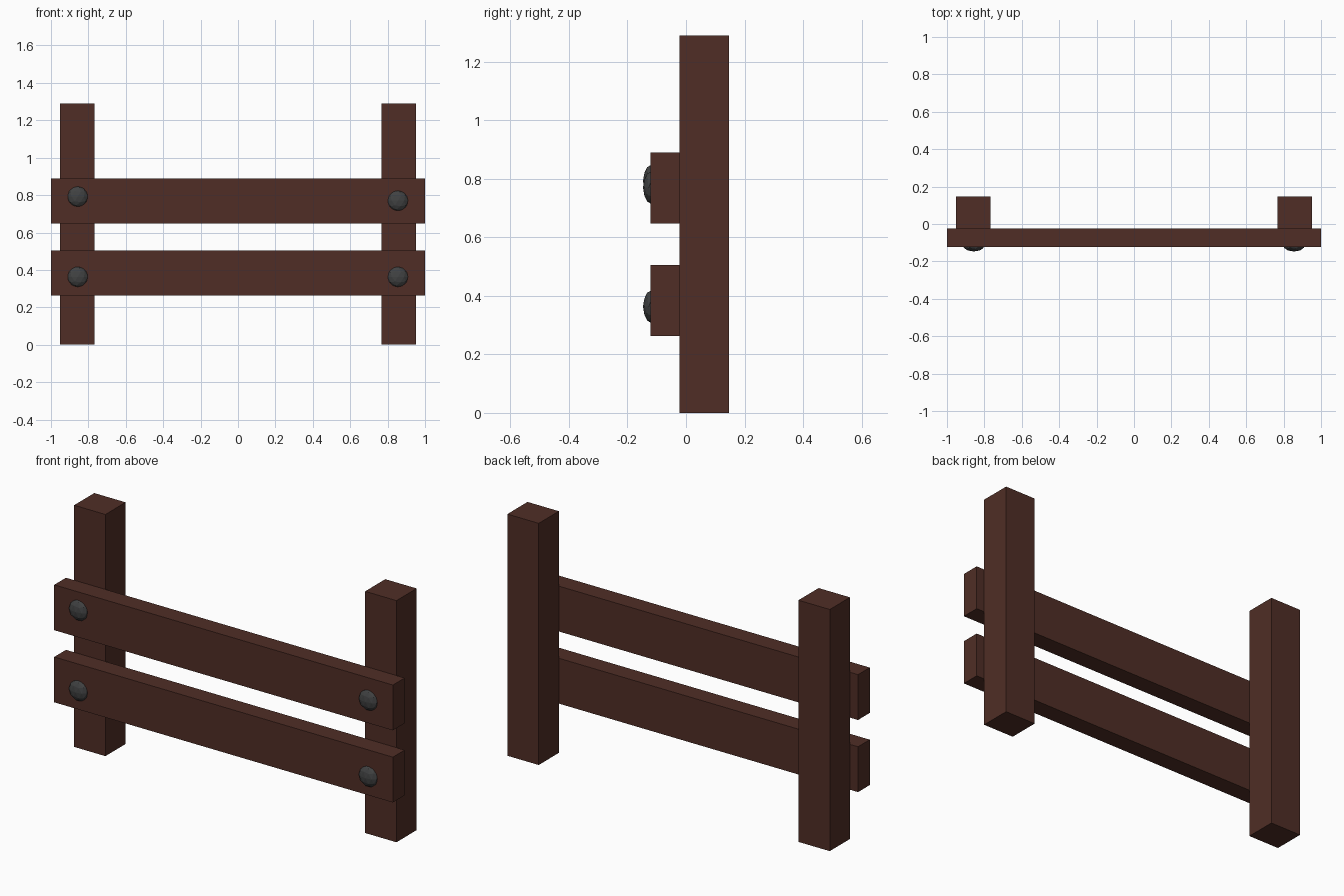
import bpy, bmesh
from mathutils import Matrix

if "Cube" in bpy.data.objects:
    bpy.data.objects.remove(bpy.data.objects["Cube"])


def material(name, rgb):
    m = bpy.data.materials.new(name)
    m.diffuse_color = (*rgb, 1)
    m.use_nodes = True
    m.node_tree.nodes["Principled BSDF"].inputs["Base Color"].default_value = m.diffuse_color
    return m


wood = material("dark brown wood", (0.080, 0.027, 0.019))
iron = material("dark grey iron", (0.052, 0.054, 0.055))


def finish(name, bm, mat):
    me = bpy.data.meshes.new(name)
    bm.to_mesh(me)
    bm.free()
    me.materials.append(mat)
    bpy.context.collection.objects.link(bpy.data.objects.new(name, me))


def box(name, lo, hi):
    centre = [(a + b) / 2 for a, b in zip(lo, hi)]
    size = [b - a for a, b in zip(lo, hi)]
    bm = bmesh.new()
    bmesh.ops.create_cube(bm, size=1, matrix=Matrix.Translation(centre) @ Matrix.Diagonal((*size, 1)))
    finish(name, bm, wood)


def bolt(name, x, z):
    # faceted, flattened ball half sunk into the rail
    bm = bmesh.new()
    place = Matrix.Translation((x, -0.118, z)) @ Matrix.Diagonal((0.056, 0.029, 0.056, 1))
    bmesh.ops.create_icosphere(bm, subdivisions=2, radius=1, matrix=place)
    finish(name, bm, iron)


# upright posts
box("left_post", (-0.952, -0.023, 0), (-0.767, 0.147, 1.29))
box("right_post", (0.767, -0.023, 0), (0.952, 0.147, 1.29))

# horizontal rails
box("lower_rail", (-1, -0.122, 0.263), (1, -0.023, 0.505))
box("upper_rail", (-1, -0.122, 0.648), (1, -0.023, 0.89))

# bolts at each crossing
bolt("lower_left_bolt", -0.857, 0.363)
bolt("lower_right_bolt", 0.855, 0.363)
bolt("upper_left_bolt", -0.857, 0.792)
bolt("upper_right_bolt", 0.855, 0.77)
